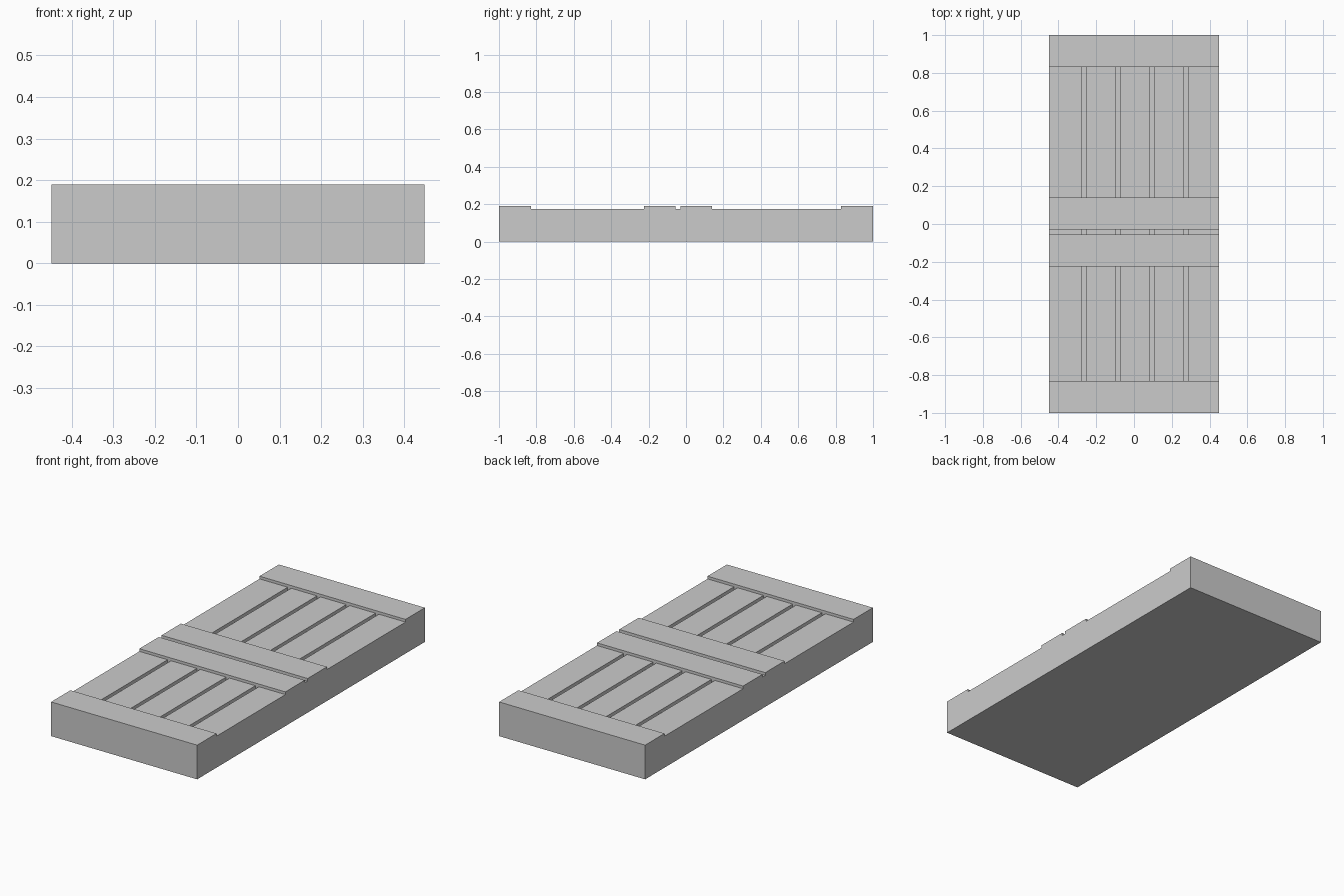
import bpy
import bmesh

HALF_WIDTH = 0.449
DECK_TOP = 0.175
BAR_TOP = 0.19

cube = bpy.data.objects.get("Cube")
if cube:
    bpy.data.objects.remove(cube, do_unlink=True)

grey = bpy.data.materials.new("plain_grey")
grey.use_nodes = True
colour = (0.6, 0.6, 0.6, 1.0)
grey.diffuse_color = colour
grey.node_tree.nodes["Principled BSDF"].inputs["Base Color"].default_value = colour


def extrude_profile(name, profile, y0, y1):
    """Extrude an (x, z) outline from y0 to y1."""
    bm = bmesh.new()
    face = bm.faces.new([bm.verts.new((x, y0, z)) for x, z in profile])
    result = bmesh.ops.extrude_face_region(bm, geom=[face])
    moved = [v for v in result["geom"] if isinstance(v, bmesh.types.BMVert)]
    bmesh.ops.translate(bm, verts=moved, vec=(0, y1 - y0, 0))
    bmesh.ops.recalc_face_normals(bm, faces=bm.faces)
    mesh = bpy.data.meshes.new(name)
    bm.to_mesh(mesh)
    bm.free()
    mesh.materials.append(grey)
    obj = bpy.data.objects.new(name, mesh)
    bpy.context.collection.objects.link(obj)
    return obj


def block(name, y0, y1, top):
    w = HALF_WIDTH
    return extrude_profile(name, [(-w, 0), (w, 0), (w, top), (-w, top)], y0, y1)


# Cross-section of the planked deck, with four narrow grooves
GROOVE_WIDTH, GROOVE_FLOOR = 0.021, 0.158
deck = [(-HALF_WIDTH, 0), (HALF_WIDTH, 0), (HALF_WIDTH, DECK_TOP)]
for x in (0.275, 0.095, -0.085, -0.265):
    right, left = x + GROOVE_WIDTH / 2, x - GROOVE_WIDTH / 2
    deck += [(right, DECK_TOP), (right, GROOVE_FLOOR),
             (left, GROOVE_FLOOR), (left, DECK_TOP)]
deck.append((-HALF_WIDTH, DECK_TOP))

# Raised full-width cross bars, from front to back
bars = [("front_bar", -1.0, -0.83), ("front_middle_bar", -0.225, -0.055),
        ("back_middle_bar", -0.03, 0.14), ("back_bar", 0.83, 1.0)]
for name, y0, y1 in bars:
    block(name, y0, y1, BAR_TOP)

# Planked decks filling the spaces between the bars
for name, before, after in zip(("front_planks", "middle_planks", "back_planks"),
                               bars, bars[1:]):
    extrude_profile(name, deck, before[2], after[1])
